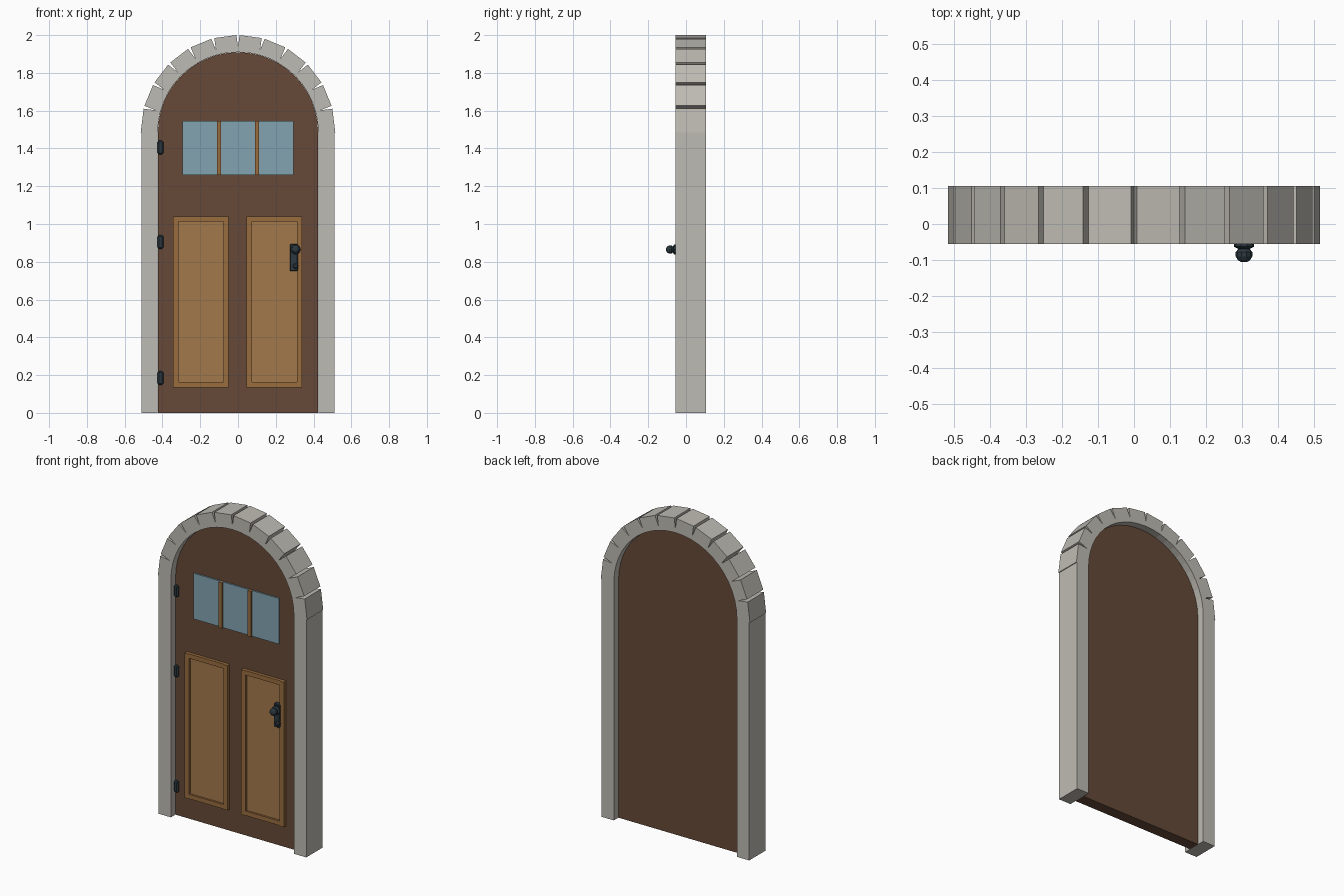
import bpy, bmesh
from math import sin, cos, pi, radians

cube = bpy.data.objects.get("Cube")
if cube:
    bpy.data.objects.remove(cube, do_unlink=True)


def material(name, r, g, b):
    m = bpy.data.materials.new(name)
    m.use_nodes = True
    col = [((c / 255 + 0.055) / 1.055) ** 2.4 for c in (r, g, b)] + [1]
    m.diffuse_color = col
    bsdf = m.node_tree.nodes["Principled BSDF"]
    bsdf.inputs["Base Color"].default_value = col
    bsdf.inputs["Roughness"].default_value = 0.8
    return m


STONE = material("pale stone", 190, 187, 179)
WOOD = material("dark brown wood", 102, 74, 56)
PANEL = material("light panel wood", 164, 121, 76)
TRIM = material("trim wood", 153, 108, 62)
GLASS = material("blue glass", 130, 164, 177)
IRON = material("dark iron", 44, 57, 64)

FRONT, BACK = -0.055, 0.105          # frame depth
DOOR_FRONT, DOOR_BACK = -0.01, 0.06  # door depth
SPRING = 1.485                       # height where the arch starts
INNER, OUTER = 0.425, 0.515


def finish(name, bm, mat):
    bmesh.ops.recalc_face_normals(bm, faces=bm.faces)
    mesh = bpy.data.meshes.new(name)
    bm.to_mesh(mesh)
    bm.free()
    mesh.materials.append(mat)
    ob = bpy.data.objects.new(name, mesh)
    bpy.context.collection.objects.link(ob)
    return ob


def prism(name, outline, y0, y1, mat):
    """Extrude an (x, z) outline from y0 to y1."""
    bm = bmesh.new()
    face = bm.faces.new([bm.verts.new((x, y0, z)) for x, z in outline])
    ext = bmesh.ops.extrude_face_region(bm, geom=[face])["geom"]
    moved = [v for v in ext if isinstance(v, bmesh.types.BMVert)]
    bmesh.ops.translate(bm, verts=moved, vec=(0, y1 - y0, 0))
    return finish(name, bm, mat)


def box(name, x0, x1, z0, z1, y0, y1, mat, bevel=0):
    ob = prism(name, [(x0, z0), (x1, z0), (x1, z1), (x0, z1)], y0, y1, mat)
    if bevel:
        mod = ob.modifiers.new("bevel", "BEVEL")
        mod.width, mod.segments = bevel, 1
    return ob


def lathe(name, x, z, profile, mat, sides=10):
    """Spin (radius, y) rings around a line along y."""
    bm = bmesh.new()
    rings = [[bm.verts.new((x + r * cos(2 * pi * i / sides), y,
                            z + r * sin(2 * pi * i / sides)))
              for i in range(sides)] for r, y in profile]
    for a, b in zip(rings, rings[1:]):
        for i in range(sides):
            j = (i + 1) % sides
            bm.faces.new((a[i], a[j], b[j], b[i]))
    bm.faces.new(rings[0])
    bm.faces.new(rings[-1])
    return finish(name, bm, mat)


def polar(radius, angle):
    return (radius * cos(angle), SPRING + radius * sin(angle))


# Stone jambs
for side, s in (("left", 1), ("right", -1)):
    box(side + "_jamb", *sorted((s * INNER, s * 0.51)), 0, SPRING,
        FRONT, BACK, STONE)

# Arch stones with V-shaped notches between them
BLOCKS = 12
step = pi / BLOCKS
for k in range(BLOCKS):
    a0, a1 = k * step, (k + 1) * step
    gap0 = radians(0.9) if k > 0 else 0
    gap1 = radians(0.9) if k < BLOCKS - 1 else 0
    prism(f"arch_stone_{k + 1}",
          [polar(INNER, a0), polar(0.45, a0),
           polar(OUTER, a0 + gap0), polar(OUTER, a1 - gap1),
           polar(0.45, a1), polar(INNER, a1),
           polar(INNER, (a0 + a1) / 2)],
          FRONT, BACK, STONE)

# Door leaf with rounded top
R = INNER - 0.001
leaf = [(-R, 0), (R, 0)] + [polar(R, i * step / 2) for i in range(2 * BLOCKS + 1)]
prism("door_leaf", leaf, DOOR_FRONT, DOOR_BACK, WOOD)

# Window panes and bars
box("window_glass", -0.295, 0.295, 1.26, 1.545, DOOR_FRONT - 0.009, DOOR_FRONT, GLASS)
for side, x in (("left", 0.1), ("right", -0.1)):
    box(side + "_window_bar", x - 0.011, x + 0.011, 1.26, 1.545,
        DOOR_FRONT - 0.022, DOOR_FRONT, TRIM)

# Lower panels with raised trim
LOW, HIGH, W = 0.135, 1.04, 0.028
for side, c in (("left", 0.193), ("right", -0.197)):
    x0, x1 = c - 0.147, c + 0.147
    box(side + "_panel", x0 + W, x1 - W, LOW + W, HIGH - W,
        DOOR_FRONT - 0.008, DOOR_FRONT, PANEL)
    for n, x in (("outer", x0), ("inner", x1 - W)):
        box(f"{side}_panel_{n}_stile", x, x + W, LOW, HIGH,
            DOOR_FRONT - 0.024, DOOR_FRONT, TRIM)
    for n, z in (("bottom", LOW), ("top", HIGH - W)):
        box(f"{side}_panel_{n}_rail", x0 + W, x1 - W, z, z + W,
            DOOR_FRONT - 0.02, DOOR_FRONT, TRIM)

# Hinges
for n, z in (("lower", 0.185), ("middle", 0.905), ("upper", 1.405)):
    box(n + "_hinge", -0.425, -0.395, z - 0.037, z + 0.037,
        DOOR_FRONT - 0.022, DOOR_FRONT, IRON, 0.008)

# Handle plate, knob and lock
box("handle_plate", 0.275, 0.317, 0.75, 0.895, DOOR_FRONT - 0.034, DOOR_FRONT, IRON, 0.004)
lathe("door_knob", 0.305, 0.865,
      [(0.014, DOOR_FRONT), (0.014, -0.05), (0.028, -0.055), (0.028, -0.063),
       (0.016, -0.069), (0.023, -0.078), (0.023, -0.09), (0.017, -0.1),
       (0.009, -0.105)], IRON)
lathe("lock", 0.305, 0.777,
      [(0.015, DOOR_FRONT), (0.015, -0.048), (0.009, -0.054)], IRON)
